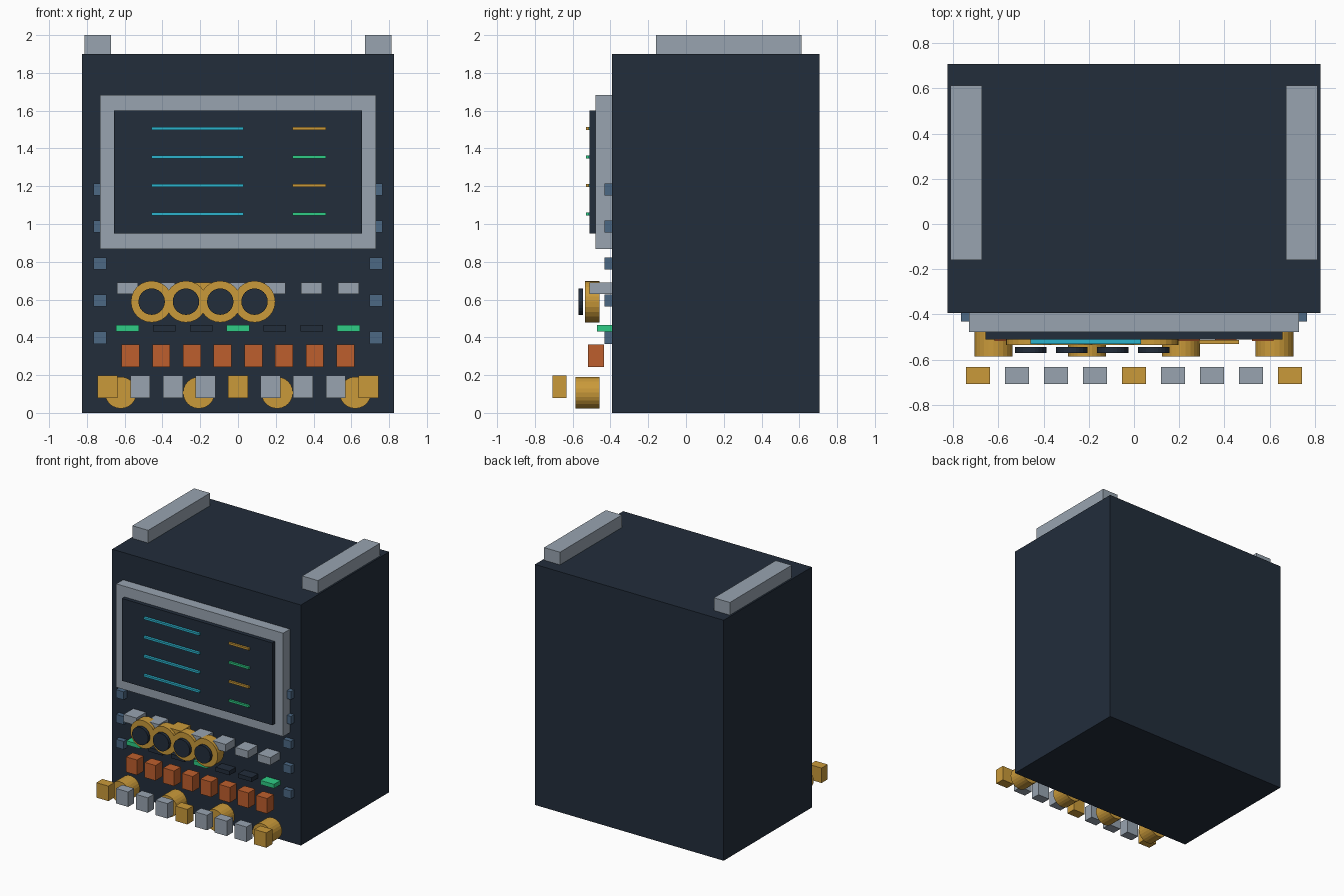
import bpy
import bmesh
from math import pi
from mathutils import Matrix

if "Cube" in bpy.data.objects:
    bpy.data.objects.remove(bpy.data.objects["Cube"])


def material(name, hex_code):
    srgb = [int(hex_code[i:i + 2], 16) / 255 for i in (0, 2, 4)]
    colour = [c / 12.92 if c < 0.04 else ((c + 0.055) / 1.055) ** 2.4 for c in srgb] + [1]
    mat = bpy.data.materials.new(name)
    mat.use_nodes = True
    mat.diffuse_color = colour
    mat.node_tree.nodes["Principled BSDF"].inputs["Base Color"].default_value = colour
    return mat


NAVY = material("dark navy", "222D3B")
GREY = material("light grey", "98A4B0")
GOLD = material("gold", "CA9A3A")
RUST = material("burnt orange", "BE5F2D")
CYAN = material("cyan", "2CB4CE")
GREEN = material("bright green", "2ECC85")
STEEL = material("steel blue", "4C6884")


def finish(name, bm, mat):
    mesh = bpy.data.meshes.new(name)
    bm.to_mesh(mesh)
    bm.free()
    mesh.materials.append(mat)
    obj = bpy.data.objects.new(name, mesh)
    bpy.context.collection.objects.link(obj)
    return obj


def box(name, x, y, z, mat):
    """Box from (low, high) ranges along each axis."""
    bm = bmesh.new()
    size = [b - a for a, b in (x, y, z)]
    centre = [(a + b) / 2 for a, b in (x, y, z)]
    bmesh.ops.create_cube(bm, size=1, matrix=Matrix.Translation(centre) @ Matrix.Diagonal((*size, 1)))
    return finish(name, bm, mat)


def dial(name, x, z, radius, y, mat):
    """Cylinder whose axis runs front to back."""
    bm = bmesh.new()
    place = Matrix.Translation((x, sum(y) / 2, z)) @ Matrix.Rotation(pi / 2, 4, "X")
    bmesh.ops.create_cone(bm, cap_ends=True, segments=24, radius1=radius, radius2=radius,
                          depth=y[1] - y[0], matrix=place)
    return finish(name, bm, mat)


def row(name, count, spacing, width, y, z, colour_of):
    """Centred row of equal keys."""
    for i in range(count):
        x = (i - (count - 1) / 2) * spacing
        box(f"{name}_{i + 1}", (x - width / 2, x + width / 2), y, z, colour_of(i))


FRONT = -0.393

# Cabinet, screen frame and screen
box("cabinet", (-0.825, 0.825), (FRONT, 0.708), (0, 1.9), NAVY)
box("screen_frame", (-0.73, 0.73), (-0.478, FRONT), (0.867, 1.684), GREY)
box("screen", (-0.657, 0.657), (-0.51, -0.478), (0.95, 1.6), NAVY)

# Top rails and side studs
for side, sign in (("right", -1), ("left", 1)):
    box(f"{side}_top_rail", sorted((sign * 0.673, sign * 0.812)), (-0.16, 0.612), (1.9, 2), GREY)
    for i in range(5):
        z = 0.398 + i * 0.196
        box(f"{side}_stud_{i + 1}", sorted((sign * 0.697, sign * 0.765)),
            (-0.432, FRONT), (z - 0.032, z + 0.032), STEEL)

# Readout lines on the screen
for i in range(4):
    z = 1.052 + i * 0.151
    span = (z - 0.008, z + 0.008)
    box(f"long_readout_{i + 1}", (-0.457, 0.03), (-0.53, -0.51), span, CYAN)
    box(f"short_readout_{i + 1}", (0.288, 0.465), (-0.53, -0.514), span, GOLD if i % 2 else GREEN)

# Gauges with dark faces
for i in range(4):
    x = -0.457 + i * 0.1815
    dial(f"gauge_{i + 1}", x, 0.589, 0.11, (-0.535, -0.458), GOLD)
    dial(f"gauge_face_{i + 1}", x, 0.589, 0.07, (-0.57, -0.545), NAVY)

# Rows of buttons, lamps and keys
row("upper_button", 7, 0.195, 0.112, (-0.512, FRONT), (0.63, 0.69), lambda i: GOLD if i == 2 else GREY)
row("lamp", 7, 0.195, 0.12, (-0.472, FRONT), (0.432, 0.465), lambda i: NAVY if i % 3 else GREEN)
row("switch", 8, 0.1625, 0.095, (-0.518, -0.433), (0.243, 0.363), lambda i: RUST)
row("front_key", 9, 0.1725, 0.105, (-0.708, -0.632), (0.08, 0.198), lambda i: GOLD if i % 4 == 0 else GREY)

# Lower knobs
for i in range(4):
    dial(f"knob_{i + 1}", (i - 1.5) * 0.414, 0.107, 0.084, (-0.586, -0.457), GOLD)
